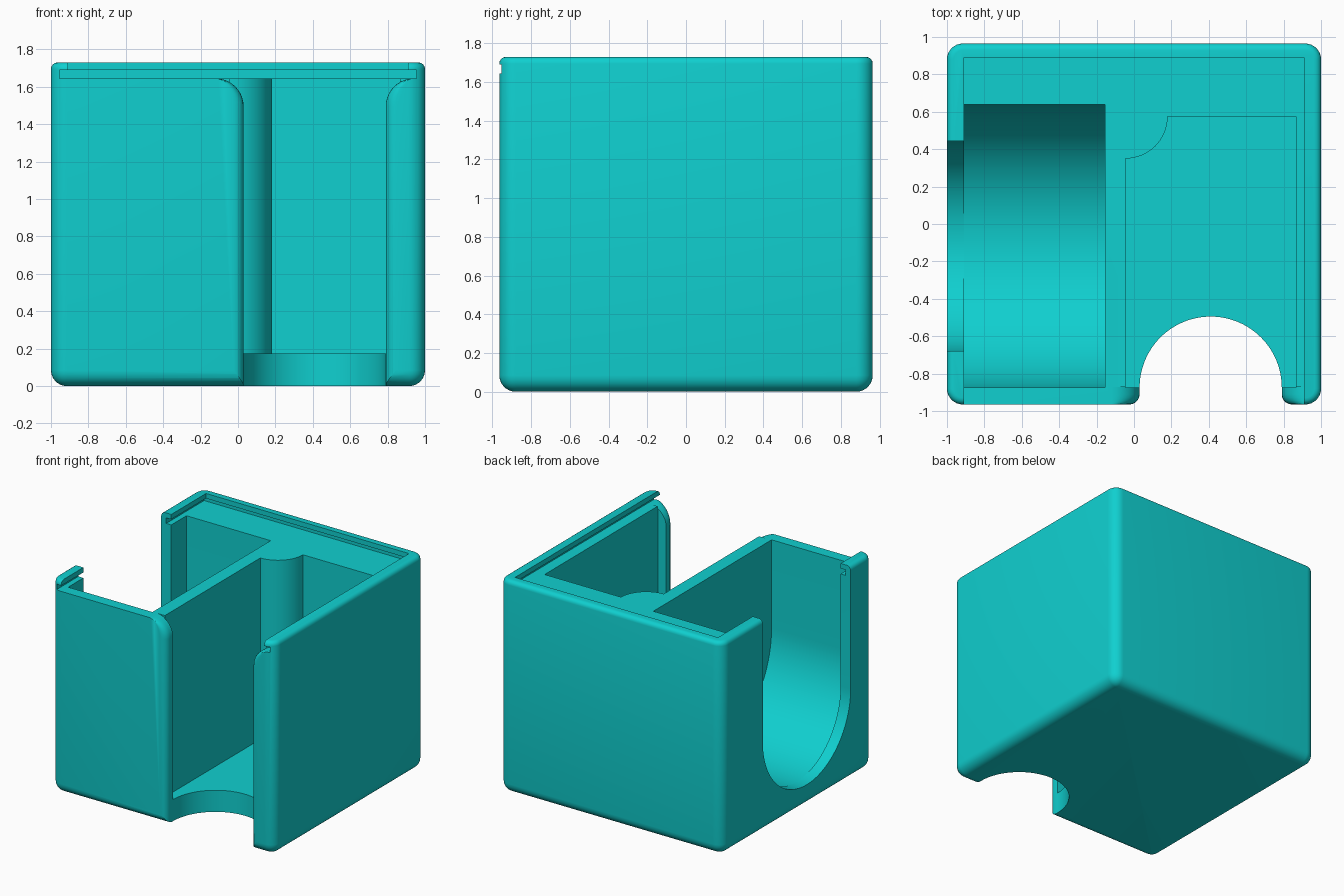
import bpy, bmesh, math

if "Cube" in bpy.data.objects:
    bpy.data.objects.remove(bpy.data.objects["Cube"])

teal = bpy.data.materials.new("teal plastic")
teal.diffuse_color = (0.005, 0.63, 0.63, 1)
teal.use_nodes = True
teal.node_tree.nodes["Principled BSDF"].inputs["Base Color"].default_value = teal.diffuse_color


def loft(name, sections):
    """Closed solid through rings that share one point count."""
    bm = bmesh.new()
    rings = [[bm.verts.new(p) for p in s] for s in sections]
    n = len(rings[0])
    for a, b in zip(rings, rings[1:]):
        for i in range(n):
            j = (i + 1) % n
            bm.faces.new((a[i], a[j], b[j], b[i]))
    bm.faces.new(rings[0])
    bm.faces.new(rings[-1])
    bmesh.ops.recalc_face_normals(bm, faces=bm.faces)
    mesh = bpy.data.meshes.new(name)
    bm.to_mesh(mesh)
    bm.free()
    ob = bpy.data.objects.new(name, mesh)
    bpy.context.collection.objects.link(ob)
    return ob


def arc(cx, cy, rx, ry, a0, a1, n):
    return [(cx + rx * math.cos(math.radians(a0 + (a1 - a0) * i / n)),
             cy + ry * math.sin(math.radians(a0 + (a1 - a0) * i / n))) for i in range(n + 1)]


def rounded_rect(hx, hy, r, z):
    pts = []
    for sx, sy, a in ((1, 1, 0), (-1, 1, 90), (-1, -1, 180), (1, -1, 270)):
        pts += arc(sx * (hx - r), sy * (hy - r), r, r, a, a + 90, 8)
    return [(x, y, z) for x, y in pts]


def box(name, x0, x1, y0, y1, z0, z1):
    ring = ((x0, y0), (x1, y0), (x1, y1), (x0, y1))
    return loft(name, [[(x, y, z) for x, y in ring] for z in (z0, z1)])


def prism_z(name, ring, z0, z1):
    return loft(name, [[(x, y, z) for x, y in ring] for z in (z0, z1)])


def u_trough(name, x0, x1, r, bottom):
    """Round-bottomed channel along x, open at the top."""
    cy = -0.1175
    ring = arc(cy, bottom + r, r, r, 180, 360, 48) + [(cy + r, 1.95), (cy - r, 1.95)]
    return loft(name, [[(x, y, z) for y, z in ring] for x in (x0, x1)])


# Outer shell: rounded uprights and base, lightly rounded rim
H, R, T = 1.73, 0.085, 0.035
levels = [(R - R * math.sin(t), R - R * math.cos(t))
          for t in (math.radians(a) for a in (1, 12, 24, 36, 48, 60, 75, 90))]
levels += [(T - T * math.cos(t), H - T + T * math.sin(t))
           for t in (math.radians(a) for a in (0, 22, 45, 68, 90))]
levels[0] = (levels[0][0], 0)
body = loft("holder_body", [rounded_rect(1 - i, 0.965 - i, R - i, z) for i, z in levels])

cutters = []
# Lid track: wide groove under a narrower opening
cutters.append(box("lid_groove", -0.955, 0.955, -1.2, 0.93, 1.645, 1.69))
cutters.append(box("lid_opening", -0.91, 0.91, -1.2, 0.89, 1.67, 1.95))

# Left pocket with round floor and its side slot
cutters.append(u_trough("round_pocket", -0.91, -0.155, 0.7575, 0.175))
cutters.append(u_trough("side_slot", -1.2, -0.90, 0.5625, 0.176))

# Right pocket, leaving a quarter-round pillar in the back corner
ring = [(-0.045, -0.875), (0.865, -0.875), (0.865, 0.575)]
ring += arc(-0.045, 0.575, 0.225, 0.225, 0, -90, 16)
cutters.append(prism_z("square_pocket", ring, 0.175, 1.95))

# Thumb notch through the floor
CX, W = 0.41, 0.38
cutters.append(prism_z("thumb_notch", arc(CX, -0.875, W, W, 0, 357.5, 143), -0.2, 0.4))


# Front opening with flared top corners and rounded front edges
def mouth(y, d):
    left = [(CX - W - d, -0.2)]
    left += arc(CX - W - 0.15, 1.495, 0.15 - d, 0.15, 0, 90, 10) + [(CX - W - 0.15, 1.67)]
    right = [(2 * CX - x, z) for x, z in reversed(left)]
    return [(x, y, z) for x, z in left + right]


F = 0.055
steps = [(-0.872, 0)]
steps += [(-0.965 + F - F * math.sin(t), F - F * math.cos(t))
          for t in (math.radians(a) for a in (0, 18, 36, 54, 72, 90))]
steps.append((-1.2, F))
cutters.append(loft("front_opening", [mouth(y, d) for y, d in steps]))

# Carve everything out, then remove the cutters
bpy.context.view_layer.objects.active = body
for c in cutters:
    c.hide_render = True
    m = body.modifiers.new(c.name, 'BOOLEAN')
    m.operation = 'DIFFERENCE'
    m.solver = 'EXACT'
    m.object = c
    bpy.ops.object.modifier_apply(modifier=m.name)
for c in cutters:
    bpy.data.objects.remove(c)

body.data.materials.clear()
body.data.materials.append(teal)
for p in body.data.polygons:
    p.material_index = 0
bpy.ops.object.select_all(action='DESELECT')
body.select_set(True)
bpy.ops.object.shade_smooth_by_angle(angle=math.radians(30))
